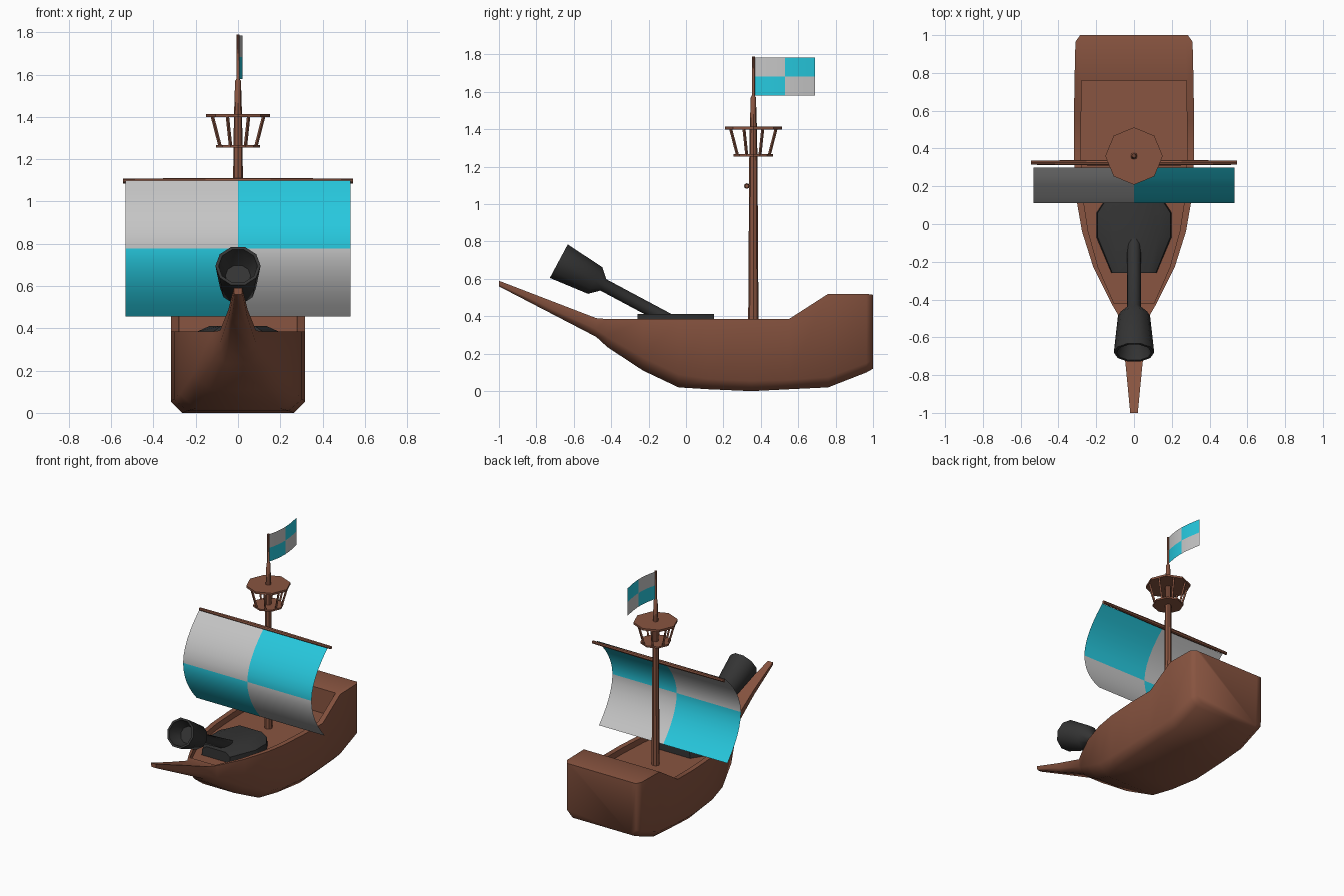
import bpy
import bmesh
from math import sin, cos, pi, radians
from mathutils import Vector

if "Cube" in bpy.data.objects:
    bpy.data.objects.remove(bpy.data.objects["Cube"], do_unlink=True)


def material(name, rgb):
    m = bpy.data.materials.new(name)
    m.use_nodes = True
    m.diffuse_color = (*rgb, 1)
    m.node_tree.nodes["Principled BSDF"].inputs["Base Color"].default_value = (*rgb, 1)
    return m


WOOD = material("brown wood", (0.25, 0.09, 0.052))
IRON = material("dark iron", (0.034, 0.034, 0.034))
WHITE = material("pale cloth", (0.56, 0.56, 0.56))
CYAN = material("cyan cloth", (0.02, 0.58, 0.73))


def finish(name, bm, mats, angle=40, recalc=True):
    if recalc:
        bmesh.ops.recalc_face_normals(bm, faces=bm.faces[:])
    mesh = bpy.data.meshes.new(name)
    bm.to_mesh(mesh)
    bm.free()
    for m in mats:
        mesh.materials.append(m)
    ob = bpy.data.objects.new(name, mesh)
    bpy.context.collection.objects.link(ob)
    bpy.ops.object.select_all(action="DESELECT")
    ob.select_set(True)
    bpy.context.view_layer.objects.active = ob
    bpy.ops.object.shade_smooth_by_angle(angle=radians(angle))
    return ob


def loft(name, rings, mat, angle=40):
    """Skin closed rings of equal length and cap both ends."""
    bm = bmesh.new()
    rows = [[bm.verts.new(p) for p in ring] for ring in rings]
    n = len(rows[0])
    for a, b in zip(rows, rows[1:]):
        for i in range(n):
            j = (i + 1) % n
            bm.faces.new((a[i], a[j], b[j], b[i]))
    bm.faces.new(rows[0])
    bm.faces.new(rows[-1])
    bmesh.ops.remove_doubles(bm, verts=bm.verts[:], dist=0.0001)
    return finish(name, bm, [mat], angle)


def lathe(name, start, direction, profile, mat, sides=8, turn=0.0, angle=40):
    """Turn (distance, radius) pairs about an axis."""
    axis = Vector(direction).normalized()
    u = axis.cross((0, 1, 0) if abs(axis.y) < 0.1 else (1, 0, 0)).normalized()
    v = axis.cross(u)
    rings = []
    for d, r in profile:
        c = Vector(start) + axis * d
        rings.append([c + (u * cos(t) + v * sin(t)) * r
                      for t in (turn + 2 * pi * i / sides for i in range(sides))])
    return loft(name, rings, mat, angle)


def checked_sheet(name, columns, rows, point, first):
    """Thin cloth with two by two coloured quarters."""
    bm = bmesh.new()
    grid = [[bm.verts.new(point(i / columns, j / rows)) for i in range(columns + 1)]
            for j in range(rows + 1)]
    for j in range(rows):
        for i in range(columns):
            f = bm.faces.new((grid[j][i], grid[j][i + 1], grid[j + 1][i + 1], grid[j + 1][i]))
            f.material_index = (first + (i >= columns / 2) + (j >= rows / 2)) % 2
    return finish(name, bm, [WHITE, CYAN], 60, recalc=False)


# Hull with bowsprit: y, half width, bottom half width, bottom, chamfer top, rail, deck
DECK = 0.34
stations = [
    (-1.00, 0.02, 0.015, 0.56, 0.57, 0.59, None),
    (-0.74, 0.045, 0.03, 0.425, 0.45, 0.49, None),
    (-0.48, 0.085, 0.05, 0.29, 0.33, 0.39, None),
    (-0.42, 0.12, 0.065, 0.235, 0.29, 0.385, None),
    (-0.42, 0.12, 0.065, 0.235, 0.29, 0.385, DECK),
    (-0.23, 0.215, 0.13, 0.11, 0.18, 0.385, DECK),
    (-0.04, 0.275, 0.2, 0.02, 0.09, 0.385, DECK),
    (0.12, 0.303, 0.24, 0.01, 0.065, 0.385, DECK),
    (0.35, 0.318, 0.265, 0.0, 0.055, 0.385, DECK),
    (0.55, 0.318, 0.265, 0.01, 0.06, 0.385, DECK),
    (0.76, 0.315, 0.26, 0.02, 0.075, 0.52, DECK),
    (0.76, 0.315, 0.26, 0.02, 0.075, 0.52, None),
    (0.965, 0.31, 0.255, 0.1, 0.15, 0.52, None),
    (1.00, 0.285, 0.24, 0.12, 0.165, 0.515, None),
]
rings = []
for y, w, wb, zb, zc, rail, deck in stations:
    inner = w * 0.88
    half = [(wb, zb), (w, zc), (w, rail), (inner, rail),
            (inner, rail if deck is None else deck)]
    rings.append([(x, y, z) for x, z in half] + [(-x, y, z) for x, z in reversed(half)])
loft("hull", rings, WOOD, 60)

# Mast, flag pole and yard
MAST_Y = 0.36
lathe("mast", (0, MAST_Y, DECK - 0.02), (0, 0, 1),
      [(0, 0.028), (0.92, 0.022), (1.09, 0.019), (1.25, 0.014), (1.26, 0.008), (1.47, 0.008)], WOOD)
lathe("yard", (-0.545, 0.325, 1.097), (1, 0, 0),
      [(0, 0.011), (0.4, 0.015), (0.69, 0.015), (1.09, 0.011)], WOOD)

# Lookout platform
lathe("lookout_floor", (0, MAST_Y, 1.255), (0, 0, 1), [(0, 0.105), (0.012, 0.105)], WOOD)
lathe("lookout_top", (0, MAST_Y, 1.4), (0, 0, 1), [(0, 0.152), (0.015, 0.152)], WOOD)
for k in range(8):
    t = 2 * pi * (k + 0.5) / 8
    low = Vector((0.092 * cos(t), MAST_Y + 0.092 * sin(t), 1.262))
    high = Vector((0.132 * cos(t), MAST_Y + 0.132 * sin(t), 1.405))
    lathe(f"lookout_post_{k + 1}", low, high - low,
          [(0, 0.008), ((high - low).length, 0.008)], WOOD, sides=4)


# Sail bellied toward the bow
def sail_point(u, v):
    s = 2 * v - 1
    belly = 0.19 if s > 0 else 0.16
    return ((u - 0.5) * 1.065, 0.11 + belly * abs(s) ** 1.9, 0.455 + 0.645 * v)


checked_sheet("sail", 2, 12, sail_point, 1)


# Flag rippling aft
def flag_point(u, v):
    return (0.022 * sin(pi * u ** 0.9), MAST_Y + 0.007 + 0.323 * u, 1.58 + 0.205 * v)


checked_sheet("flag", 8, 2, flag_point, 1)

# Gun mount
side = [(0.12, -0.26), (0.2, -0.07), (0.2, 0.06), (0.14, 0.15)]
outline = side + [(-x, y) for x, y in reversed(side)]
loft("gun_mount", [[(x * s, y, z) for x, y in outline]
                   for z, s in ((DECK - 0.01, 1), (0.385, 0.96), (0.412, 0.66))], IRON, 40)

# Gun barrel with flared hollow muzzle
lathe("gun", (0, -0.68, 0.695), (0, 0.88, -0.47),
      [(0.1, 0.06), (0.04, 0.085), (0, 0.092), (0, 0.107), (0.22, 0.085),
       (0.27, 0.036), (0.72, 0.036)], IRON, sides=10, turn=pi / 10, angle=45)
